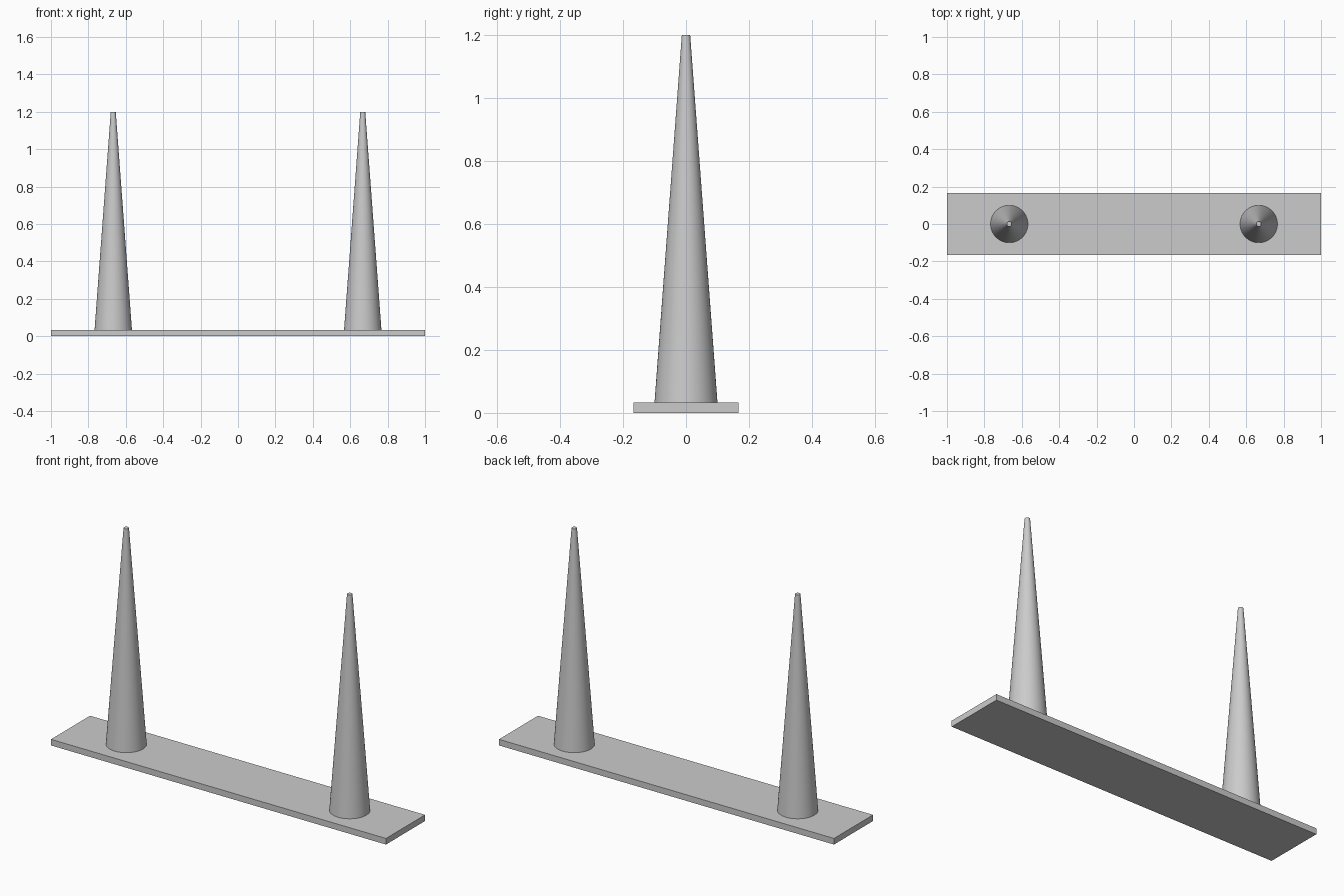
import bpy
import math

if "Cube" in bpy.data.objects:
    bpy.data.objects.remove(bpy.data.objects["Cube"], do_unlink=True)

LENGTH, DEPTH, THICK = 2.0, 0.333, 0.033
HEIGHT = 1.2
PEG_X = 0.667

# Single plain grey
grey = bpy.data.materials.new("plain_grey")
grey.use_nodes = True
colour = (0.6, 0.6, 0.6, 1.0)
grey.diffuse_color = colour
grey.node_tree.nodes["Principled BSDF"].inputs["Base Color"].default_value = colour


def finish(name):
    obj = bpy.context.object
    obj.name = name
    obj.data.materials.append(grey)
    return obj


# Flat base plate
bpy.ops.mesh.primitive_cube_add(size=1, location=(0, 0, THICK / 2))
base = finish("base_plate")
base.scale = (LENGTH, DEPTH, THICK)
bpy.ops.object.transform_apply(location=False, rotation=False, scale=True)

# Tapered pegs standing on the plate
for side, name in ((1, "left_peg"), (-1, "right_peg")):
    bpy.ops.mesh.primitive_cone_add(
        vertices=64, radius1=0.1, radius2=0.0133, depth=HEIGHT - THICK,
        location=(side * PEG_X, 0, (HEIGHT + THICK) / 2))
    finish(name)
    bpy.ops.object.shade_smooth_by_angle(angle=math.radians(30))
